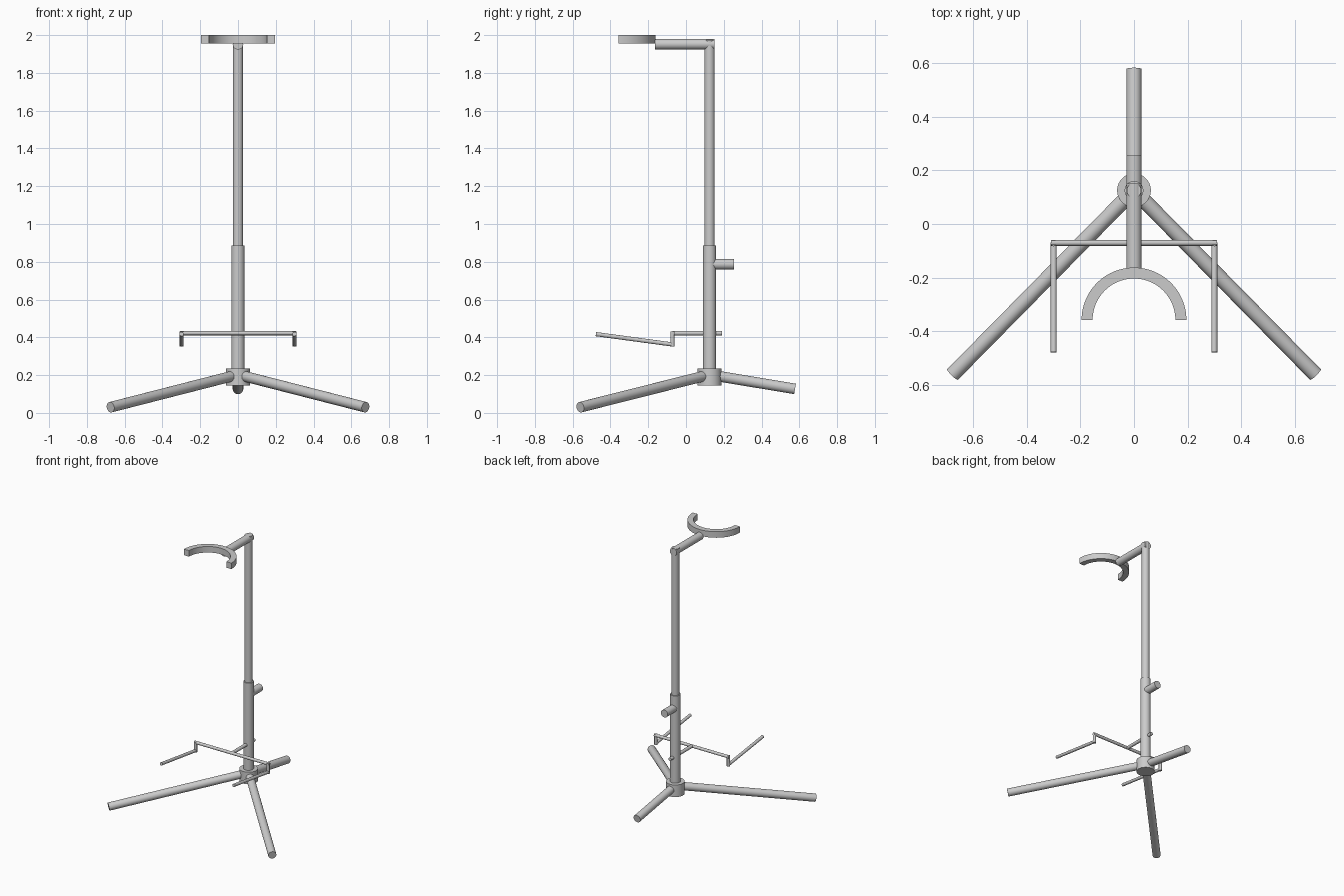
import bpy, bmesh, math
from mathutils import Vector

if "Cube" in bpy.data.objects:
    bpy.data.objects.remove(bpy.data.objects["Cube"])

grey = bpy.data.materials.new("grey metal")
grey.diffuse_color = (0.6, 0.6, 0.6, 1)
grey.use_nodes = True
grey.node_tree.nodes["Principled BSDF"].inputs["Base Color"].default_value = grey.diffuse_color


def finish(ob):
    ob.data.materials.append(grey)
    bpy.ops.object.select_all(action='DESELECT')
    ob.select_set(True)
    bpy.context.view_layer.objects.active = ob
    bpy.ops.object.shade_smooth_by_angle(angle=math.radians(35))
    return ob


def tube(name, a, b, r):
    """Capped cylinder from point a to point b."""
    a, b = Vector(a), Vector(b)
    d = b - a
    bpy.ops.mesh.primitive_cylinder_add(vertices=32, radius=r, depth=d.length,
                                        location=(a + b) / 2)
    ob = bpy.context.object
    ob.name = name
    ob.rotation_euler = d.to_track_quat('Z', 'Y').to_euler()
    return finish(ob)


PY = 0.125  # pole position in y

# Upright: hub, outer sleeve, inner pole, clamp knob
tube("hub", (0, PY, 0.145), (0, PY, 0.235), 0.063)
tube("lower_pole", (0, PY, 0.2), (0, PY, 0.885), 0.035)
tube("upper_pole", (0, PY, 0.85), (0, PY, 1.975), 0.027)
tube("clamp_knob", (0, PY, 0.787), (0, 0.255, 0.787), 0.028)

# Legs
tube("back_leg", (0, PY + 0.03, 0.197), (0, 0.577, 0.127), 0.028)
for side, s in (("left", -1), ("right", 1)):
    tube(side + "_front_leg", (s * 0.03, PY - 0.03, 0.195),
         (s * 0.675, -0.56, 0.03), 0.028)

# Lower support: stem through the pole, crossbar, drops and prongs
tube("support_stem", (0, 0.19, 0.422), (0, -0.07, 0.422), 0.012)
tube("support_crossbar", (-0.308, -0.07, 0.422), (0.308, -0.07, 0.422), 0.011)
for side, s in (("left", -1), ("right", 1)):
    tube(side + "_support_drop", (s * 0.299, -0.072, 0.43), (s * 0.299, -0.072, 0.352), 0.011)
    tube(side + "_support_prong", (s * 0.299, -0.07, 0.362), (s * 0.299, -0.477, 0.417), 0.011)

# Neck arm
tube("neck_arm", (0, 0.15, 1.952), (0, -0.165, 1.952), 0.028)

# Neck cradle: flat half ring, open to the front
bm = bmesh.new()
n, cy = 40, -0.357
rings = []
for i in range(n + 1):
    a = math.pi * i / n
    rings.append([bm.verts.new((r * math.cos(a), cy + r * math.sin(a), z))
                  for r, z in ((0.154, 1.955), (0.195, 1.955), (0.195, 2.0), (0.154, 2.0))])
for p, q in zip(rings, rings[1:]):
    for k in range(4):
        bm.faces.new((p[k], p[(k + 1) % 4], q[(k + 1) % 4], q[k]))
bm.faces.new(rings[0])
bm.faces.new(rings[-1])
bmesh.ops.recalc_face_normals(bm, faces=bm.faces[:])
me = bpy.data.meshes.new("neck_cradle")
bm.to_mesh(me)
bm.free()
cradle = bpy.data.objects.new("neck_cradle", me)
bpy.context.collection.objects.link(cradle)
finish(cradle)
